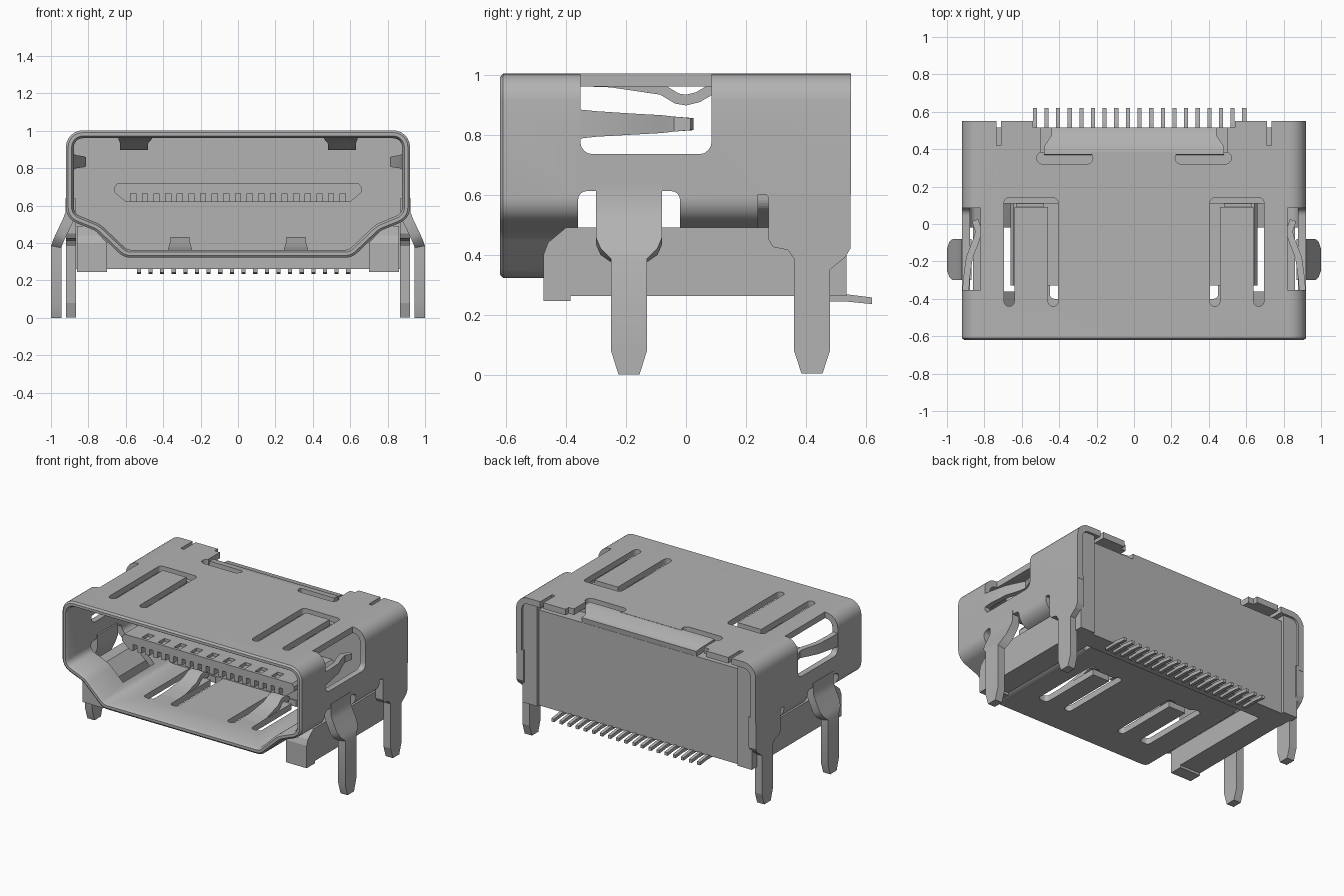
import bpy, bmesh, math
from mathutils import Vector

cube = bpy.data.objects.get("Cube")
if cube:
    bpy.data.objects.remove(cube, do_unlink=True)

metal = bpy.data.materials.new("grey metal")
metal.use_nodes = True
GREY = (0.45, 0.45, 0.45, 1)
metal.diffuse_color = GREY
metal.node_tree.nodes["Principled BSDF"].inputs["Base Color"].default_value = GREY


def make(name, verts, faces):
    me = bpy.data.meshes.new(name)
    me.from_pydata([tuple(v) for v in verts], [], faces)
    bm = bmesh.new()
    bm.from_mesh(me)
    bmesh.ops.recalc_face_normals(bm, faces=bm.faces)
    bm.to_mesh(me)
    bm.free()
    me.materials.append(metal)
    ob = bpy.data.objects.new(name, me)
    bpy.context.collection.objects.link(ob)
    return ob


def activate(ob):
    bpy.ops.object.select_all(action='DESELECT')
    ob.select_set(True)
    bpy.context.view_layer.objects.active = ob


def apply_mod(ob, mod):
    activate(ob)
    bpy.ops.object.modifier_apply(modifier=mod.name)


def smooth(ob):
    activate(ob)
    bpy.ops.object.shade_smooth_by_angle(angle=math.radians(35))


def prism(name, pts, axis, a, b):
    """Extrude a 2D outline along an axis from a to b."""
    def place(p, t):
        return {'x': (t, p[0], p[1]), 'y': (p[0], t, p[1]), 'z': (p[0], p[1], t)}[axis]
    n = len(pts)
    verts = [place(p, t) for t in (a, b) for p in pts]
    faces = [list(range(n)), list(range(n, 2 * n))]
    faces += [[i, (i + 1) % n, n + (i + 1) % n, n + i] for i in range(n)]
    return make(name, verts, faces)


def box(name, x, y, z):
    return prism(name, [(x[0], y[0]), (x[1], y[0]), (x[1], y[1]), (x[0], y[1])], 'z', *z)


def strip(name, rows, thick):
    """Bent sheet through pairs of points, thickened."""
    verts = [p for r in rows for p in r]
    faces = [[2 * i, 2 * i + 1, 2 * i + 3, 2 * i + 2] for i in range(len(rows) - 1)]
    ob = make(name, verts, faces)
    m = ob.modifiers.new("thick", 'SOLIDIFY')
    m.thickness, m.offset, m.use_even_offset = thick, 0, True
    apply_mod(ob, m)
    smooth(ob)
    return ob


def cut(ob, cutter):
    cutter.hide_render = True
    m = ob.modifiers.new("cut", 'BOOLEAN')
    m.operation, m.solver, m.object = 'DIFFERENCE', 'EXACT', cutter
    apply_mod(ob, m)
    bpy.data.objects.remove(cutter, do_unlink=True)


def rounded(corners, seg=6):
    """Closed outline from (x, y, radius) corners."""
    out = []
    for i, (x, y, r) in enumerate(corners):
        p = Vector((x, y))
        a = (Vector(corners[i - 1][:2]) - p).normalized()
        b = (Vector(corners[(i + 1) % len(corners)][:2]) - p).normalized()
        if r == 0:
            out.append(p)
            continue
        half = a.angle(b) / 2
        t = r / math.tan(half)
        c = p + (a + b).normalized() * (r / math.sin(half))
        u, v = p + a * t - c, p + b * t - c
        turn = u.angle(v)
        for k in range(seg + 1):
            f = k / seg
            out.append(c + (u * math.sin((1 - f) * turn) + v * math.sin(f * turn)) / math.sin(turn))
    return out


def inset(pts, d):
    """Move a clockwise outline inward by d."""
    out = []
    for i, p in enumerate(pts):
        e = (p - pts[i - 1]).normalized()
        f = (pts[(i + 1) % len(pts)] - p).normalized()
        n1, n2 = Vector((e.y, -e.x)), Vector((f.y, -f.x))
        out.append(p + (n1 + n2) * (d / (1 + n1.dot(n2))))
    return out


def rbox(x, y, r):
    r = min(r, 0.499 * (x[1] - x[0]), 0.499 * (y[1] - y[0]))
    return rounded([(x[0], y[0], r), (x[1], y[0], r), (x[1], y[1], r), (x[0], y[1], r)], 4)


# Shell: D-shaped tube with a rounded front lip
half = [(0.92, 1.003, 0.09), (0.92, 0.53, 0.09), (0.76, 0.465, 0.12), (0.61, 0.322, 0.09)]
outline = rounded(half + [(-x, z, r) for x, z, r in reversed(half)])
WALL = 0.042
rings = [(0.55, 0), (-0.61, 0), (-0.62, 0.012), (-0.62, 0.03), (-0.60, WALL), (0.55, WALL)]
n = len(outline)
verts, faces = [], []
for y, d in rings:
    verts += [(p.x, y, p.y) for p in inset(outline, d)]
for k in range(len(rings)):
    k2 = (k + 1) % len(rings)
    for i in range(n):
        j = (i + 1) % n
        faces.append([k * n + i, k * n + j, k2 * n + j, k2 * n + i])
shell = make("shell", verts, faces)

# Openings in the shell
cut(shell, box("cutter", (-0.62, 0.62), (0.40, 0.7), (0.2, 0.5)))
cut(shell, box("cutter", (-0.50, 0.50), (0.385, 0.7), (0.9, 1.1)))
cut(shell, box("cutter", (-0.54, 0.54), (0.515, 0.7), (0.9, 1.1)))
for s in (1, -1):
    def sx(a, b):
        return tuple(sorted((s * a, s * b)))
    # top spring slots, joined at the free end
    for a, b in ((0.405, 0.46), (0.64, 0.695)):
        cut(shell, prism("cutter", rbox(sx(a, b), (-0.44, 0.14), 0.03), 'z', 0.9, 1.1))
    cut(shell, box("cutter", sx(0.43, 0.665), (0.09, 0.14), (0.9, 1.1)))
    # bottom spring slots
    for a, b in ((0.19, 0.245), (0.375, 0.45)):
        cut(shell, prism("cutter", rbox(sx(a, b), (-0.40, 0.12), 0.025), 'z', 0.2, 0.45))
    cut(shell, box("cutter", sx(0.21, 0.43), (0.05, 0.1), (0.2, 0.45)))
    # side window reaching over the upper corner
    cut(shell, prism("cutter", rbox((-0.352, 0.085), (0.735, 1.1), 0.04), 'x', *sx(0.82, 1.0)))
    # leg cut-out and rear lower corner
    cut(shell, prism("cutter", rbox((-0.36, -0.02), (0.3, 0.612), 0.03), 'x', *sx(0.63, 1.0)))
    cut(shell, box("cutter", sx(0.6, 1.0), (0.24, 0.7), (0.2, 0.6)))
    # rear slot and split in the top
    cut(shell, prism("cutter", rbox(sx(0.22, 0.52), (0.32, 0.387), 0.033), 'z', 0.9, 1.1))
    cut(shell, box("cutter", sx(0.71, 0.735), (0.42, 0.7), (0.93, 1.1)))
smooth(shell)

# Rear top tab, stepped down to the back panel
strip("rear_tab", [((-w, y, z), (w, y, z)) for w, y, z in
                   ((0.48, 0.37, 0.982), (0.48, 0.41, 0.98), (0.44, 0.47, 0.945), (0.44, 0.515, 0.94))], 0.04)

# Insulating body: inner block, back panel, tongue
prism("inner_block", inset(outline, WALL - 0.002), 'y', 0.11, 0.385)
box("back_panel", (-0.77, 0.77), (0.38, 0.515), (0.262, 0.925))
tongue = prism("tongue", [(-0.66, 0.70), (-0.645, 0.72), (0.645, 0.72), (0.66, 0.70),
                          (0.66, 0.67), (0.60, 0.62), (-0.60, 0.62), (-0.66, 0.67)], 'y', -0.33, 0.13)
PITCH = 0.0622
for i in range(19):
    x = (i - 9) * PITCH
    cut(tongue, box("cutter", (x - 0.014, x + 0.014), (-0.36, 0.08), (0.6, 0.665)))
    if i % 2:
        cut(tongue, box("cutter", (x - 0.025, x + 0.025), (-0.31, -0.24), (0.70, 0.75)))

# Solder pins
for i in range(19):
    x = -0.53 + i * PITCH
    prism("solder_pin", [(0.44, 0.27), (0.54, 0.267), (0.62, 0.257), (0.62, 0.235),
                         (0.54, 0.243), (0.44, 0.243)], 'x', x - 0.011, x + 0.011)

for s in (1, -1):
    side = "left_" if s > 0 else "right_"

    def sheet(name, rows, thick):
        return strip(side + name, [[(s * x, y, z) for x, y, z in r] for r in rows], thick)

    # body rail with sloped front, foot and rear corner post
    rail = prism(side + "rail", [(-0.475, 0.245), (-0.475, 0.40), (-0.46, 0.44), (-0.40, 0.49), (0.515, 0.49),
                                 (0.515, 0.262), (-0.385, 0.262), (-0.385, 0.245)], 'x', s * 0.70, s * 0.86)
    cut(rail, prism("cutter", [(s * 0.68, 0.40), (s * 0.70, 0.40), (s * 0.79, 0.50), (s * 0.68, 0.50)],
                    'y', -0.6, 0.3))
    box(side + "corner_post", sorted((s * 0.77, s * 0.88)), (0.385, 0.535), (0.262, 0.96))

    # rear side plate running down into the rear leg
    prism(side + "rear_leg", [(0.215, 0.63), (0.22, 0.60), (0.24, 0.61), (0.26, 0.61), (0.275, 0.59), (0.275, 0.45),
                              (0.29, 0.425), (0.34, 0.415), (0.36, 0.385), (0.36, 0.08), (0.385, 0.003),
                              (0.455, 0.003), (0.48, 0.08), (0.48, 0.35), (0.53, 0.39), (0.548, 0.42),
                              (0.548, 0.63)], 'x', s * 0.865, s * 0.92)

    # front leg bent outward
    sheet("front_leg", [((x, a, z), (x, b, z)) for x, z, a, b in
                        ((0.895, 0.64, -0.30, -0.08), (0.895, 0.56, -0.30, -0.08), (0.91, 0.52, -0.30, -0.08),
                         (0.945, 0.445, -0.30, -0.08), (0.962, 0.41, -0.285, -0.095), (0.972, 0.38, -0.25, -0.13),
                         (0.972, 0.08, -0.25, -0.13), (0.972, 0.0, -0.225, -0.155))], 0.055)

    # contact springs: top, bottom and side
    sheet("top_spring", [((a, y, z), (b, y, z)) for y, z, a, b in
                         ((-0.45, 0.982, 0.46, 0.64), (-0.25, 0.975, 0.46, 0.64), (-0.08, 0.95, 0.48, 0.63),
                          (-0.03, 0.92, 0.48, 0.63), (0.0, 0.915, 0.48, 0.63), (0.04, 0.925, 0.48, 0.63),
                          (0.10, 0.96, 0.48, 0.63))], 0.035)
    sheet("bottom_spring", [((a, y, z), (b, y, z)) for y, z, a, b in
                            ((-0.41, 0.342, 0.245, 0.375), (-0.22, 0.35, 0.245, 0.375), (-0.08, 0.38, 0.255, 0.365),
                             (-0.03, 0.41, 0.26, 0.36), (0.0, 0.415, 0.26, 0.36), (0.05, 0.39, 0.26, 0.36))], 0.035)
    sheet("side_spring", [((x, y, a), (x, y, b)) for y, x, a, b in
                          ((-0.37, 0.90, 0.785, 0.885), (-0.30, 0.897, 0.793, 0.878), (-0.18, 0.88, 0.80, 0.87),
                           (-0.09, 0.845, 0.805, 0.865), (-0.04, 0.83, 0.81, 0.86), (0.02, 0.85, 0.815, 0.855))], 0.035)
